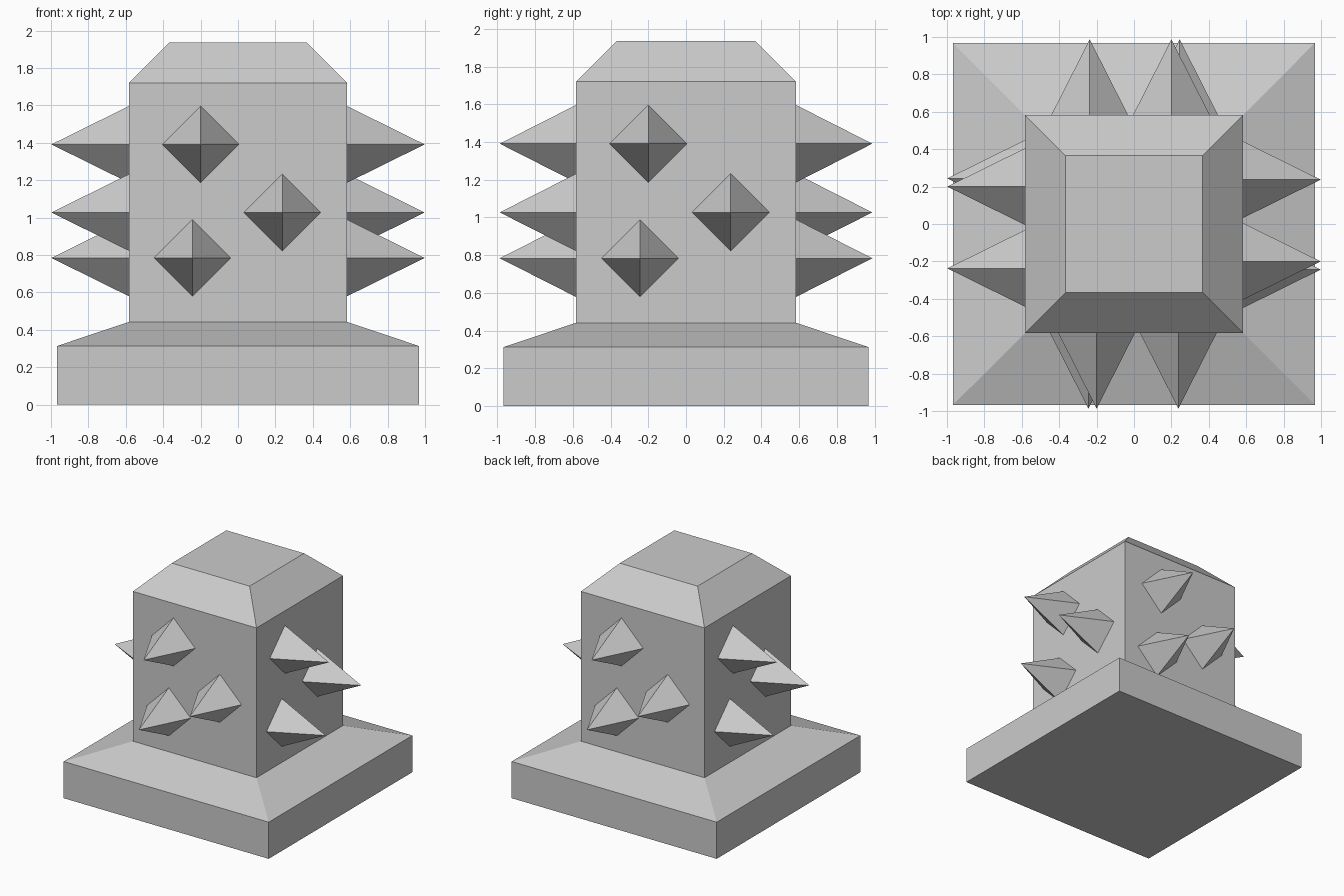
import bpy, bmesh, math
from mathutils import Matrix, Vector

if "Cube" in bpy.data.objects:
    bpy.data.objects.remove(bpy.data.objects["Cube"])


def finish(name, bm):
    bmesh.ops.recalc_face_normals(bm, faces=bm.faces)
    mesh = bpy.data.meshes.new(name)
    bm.to_mesh(mesh)
    bm.free()
    obj = bpy.data.objects.new(name, mesh)
    bpy.context.collection.objects.link(obj)
    return obj


# Stone pillar: square rings lofted from the plinth to the chamfered top
bm = bmesh.new()
rings = []
for half, z in [(0.968, 0), (0.968, 0.313), (0.583, 0.442), (0.583, 1.72), (0.367, 1.936)]:
    rings.append([bm.verts.new((sx * half, sy * half, z))
                  for sx, sy in ((-1, -1), (1, -1), (1, 1), (-1, 1))])
for a, b in zip(rings, rings[1:]):
    for i in range(4):
        j = (i + 1) % 4
        bm.faces.new((a[i], a[j], b[j], b[i]))
bm.faces.new(rings[0])
bm.faces.new(rings[-1])
finish("pillar", bm)

# Spikes: three four-sided pyramids on each side, the pattern turned by quarter turns
WALL, RADIUS = 0.583, 0.205
SPOTS = [(-0.2, 1.391), (0.237, 1.027), (-0.244, 0.784)]
names = ["front", "right", "back", "left"]
for k, side in enumerate(names):
    length = (0.987 if k % 2 == 0 else 0.998) - WALL
    bm = bmesh.new()
    for u, z in SPOTS:
        place = (Matrix.Rotation(k * math.pi / 2, 4, 'Z')
                 @ Matrix.Translation(Vector((u, -WALL - length / 2, z)))
                 @ Matrix.Rotation(math.pi / 2, 4, 'X'))
        bmesh.ops.create_cone(bm, cap_ends=True, segments=4, radius1=RADIUS,
                              radius2=0, depth=length, matrix=place)
    bmesh.ops.remove_doubles(bm, verts=bm.verts, dist=1e-5)
    finish(side + "_spikes", bm)
